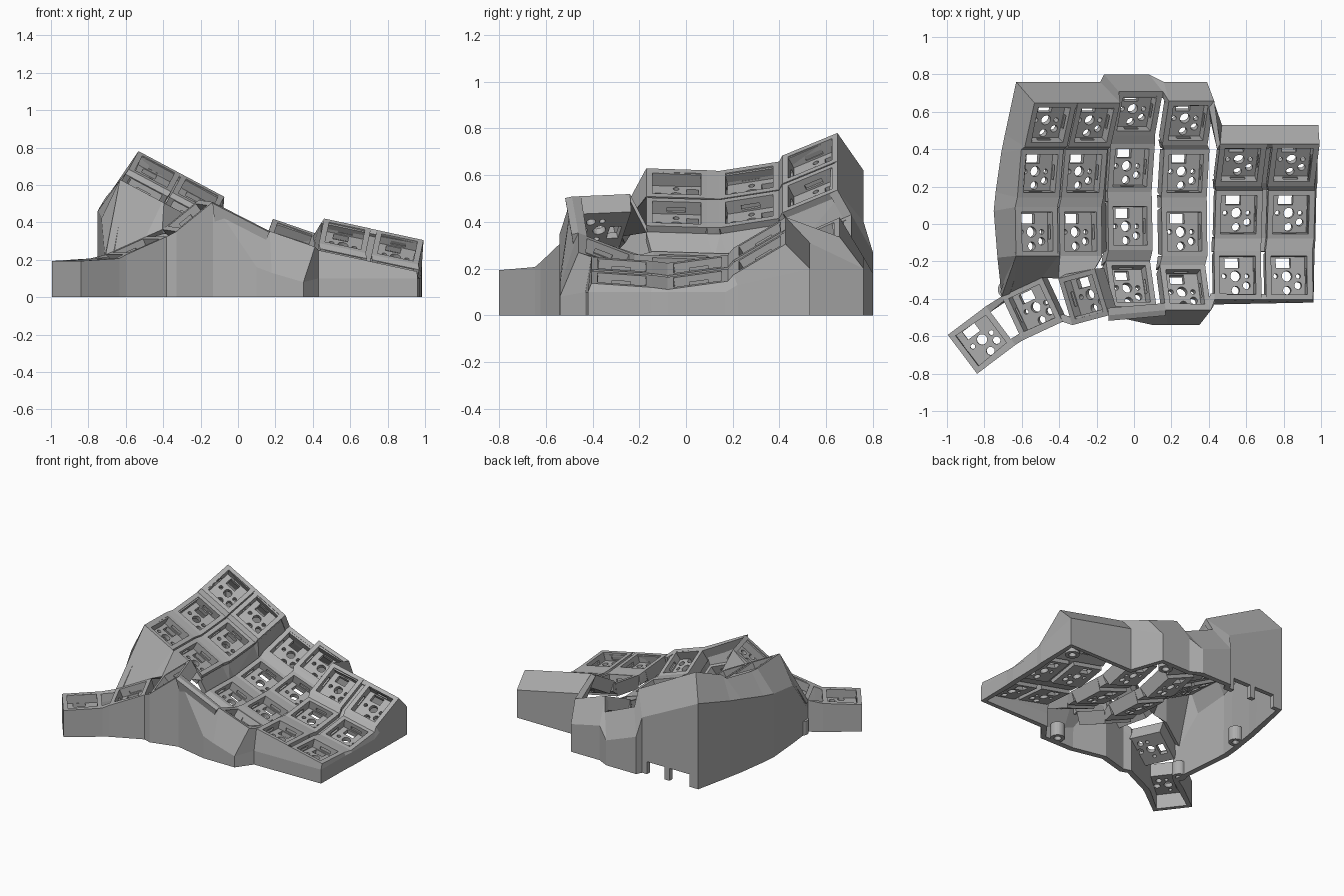
import bpy
import bmesh
from math import radians
from mathutils import Matrix, Vector

if "Cube" in bpy.data.objects:
    bpy.data.objects.remove(bpy.data.objects["Cube"])

GREY = (0.42, 0.42, 0.42, 1)
plastic = bpy.data.materials.new("grey plastic")
plastic.use_nodes = True
plastic.diffuse_color = GREY
plastic.node_tree.nodes["Principled BSDF"].inputs["Base Color"].default_value = GREY

W, L, DEPTH, FLOOR = 0.256, 0.26, 0.09, 0.03


def add_object(name, mesh):
    obj = bpy.data.objects.new(name, mesh)
    bpy.context.scene.collection.objects.link(obj)
    if not mesh.materials:
        mesh.materials.append(plastic)
    return obj


def from_bmesh(name, bm):
    mesh = bpy.data.meshes.new(name)
    bm.to_mesh(mesh)
    bm.free()
    return add_object(name, mesh)


def box(name, centre, size):
    bm = bmesh.new()
    bmesh.ops.create_cube(bm, size=1, matrix=Matrix.Translation(centre) @ Matrix.Diagonal((*size, 1)))
    return from_bmesh(name, bm)


def cylinder(name, x, y, z, radius, height, sides=20):
    bm = bmesh.new()
    bmesh.ops.create_cone(bm, cap_ends=True, segments=sides, radius1=radius, radius2=radius,
                          depth=height, matrix=Matrix.Translation((x, y, z)))
    return from_bmesh(name, bm)


def apply_modifiers(obj):
    bpy.context.view_layer.update()
    graph = bpy.context.evaluated_depsgraph_get()
    mesh = bpy.data.meshes.new_from_object(obj.evaluated_get(graph))
    obj.modifiers.clear()
    obj.data = mesh


def cut(obj, cutters):
    for cutter in cutters:
        mod = obj.modifiers.new("cut", "BOOLEAN")
        mod.operation, mod.solver, mod.object = "DIFFERENCE", "EXACT", cutter
    apply_modifiers(obj)
    for cutter in cutters:
        bpy.data.objects.remove(cutter)


# One key socket: open box with a narrower foot, perforated floor and clip slots; its top is at local zero
socket = box("socket", (0, 0, -DEPTH / 2), (W, L, DEPTH))
for v in socket.data.vertices:
    if v.co.z < -DEPTH / 2:
        v.co.x *= 0.94
        v.co.y *= 0.9
tools = [box("well", (0, 0, FLOOR - DEPTH + 0.1), (0.195, 0.207, 0.2)),
         box("floor_window", (-0.02, 0.07, -0.1), (0.08, 0.052, 0.2)),
         box("clip_slots_across", (0, 0, -0.04), (0.22, 0.08, 0.022)),
         box("clip_slots_along", (0, 0, -0.04), (0.08, 0.224, 0.022))]
for x, y, r in ((0, 0, 0.028), (-0.062, 0, 0.013), (0.062, 0, 0.013), (0, -0.076, 0.022), (0.06, -0.05, 0.02)):
    tools.append(cylinder("pin_hole", x, y, -0.09, r, 0.1))
cut(socket, tools)
socket_mesh = socket.data
bpy.data.objects.remove(socket)

# Columns, back to front: x, y, z, pitch, roll, yaw for each key
COLUMNS = {
    "A": [(-.445, .53, .672, 25, 28, 0), (-.5, .27, .578, 10, 28, 0), (-.52, -.04, .565, -2, 28, 0)],
    "B": [(-.212, .53, .548, 25, 28, 0), (-.265, .27, .455, 10, 28, 0), (-.285, -.04, .44, -2, 28, 0)],
    "C": [(.015, .59, .33, 25, 23, 0), (-.015, .3, .235, 10, 23, 0), (-.02, -.01, .22, -2, 23, 0),
          (-.015, -.32, .25, -20, 23, 0)],
    "D": [(.29, .54, .325, 25, 19, 0), (.275, .27, .228, 10, 19, 0), (.27, -.04, .212, -2, 19, 0),
          (.275, -.34, .265, -22, 19, 0)],
    "E": [(.572, .315, .328, 31, 12, 0), (.56, .05, .215, 8, 12, 0), (.555, -.275, .215, -4, 12, 0)],
    "F": [(.853, .315, .266, 31, 12, 0), (.84, .05, .155, 8, 12, 0), (.83, -.275, .155, -4, 12, 0)],
    "T": [(-.815, -.62, .2, 0, -3, 37), (-.545, -.455, .275, 0, -22, 25), (-.27, -.39, .435, 3, -38, 15)],
}
keys = {}
for col, rows in COLUMNS.items():
    for i, (x, y, z, pitch, roll, yaw) in enumerate(rows, 1):
        pose = (Matrix.Translation((x, y, z)) @ Matrix.Rotation(radians(yaw), 4, "Z")
                @ Matrix.Rotation(radians(roll), 4, "Y") @ Matrix.Rotation(radians(pitch), 4, "X"))
        keys[col + str(i)] = pose
        kind = "thumb" if col == "T" else "finger"
        add_object(f"{kind}_key_socket_{col}{i}", socket_mesh).matrix_world = pose


def corner(tag, drop=0.0):
    """Corner of a key, such as A1BL: column, row, back or front, left or right."""
    sx, sy = (1 if tag[3] == "R" else -1), (1 if tag[2] == "B" else -1)
    return keys[tag[:2]] @ Vector((sx * W / 2, sy * L / 2, -drop))


# Webs that join neighbouring keys
webs = bmesh.new()


def web(tags, top, bottom):
    verts = [webs.verts.new(corner(t, d)) for t in tags.split() for d in (top, bottom)]
    bmesh.ops.convex_hull(webs, input=verts)


for col, rows in COLUMNS.items():
    for i in range(1, len(rows)):
        if col != "T":
            a, b = f"{col}{i}", f"{col}{i + 1}"
            web(f"{a}FL {a}FR {b}BL {b}BR", 0, 0.07)
for a, b in ("AB", "BC", "EF"):
    for i in (1, 2, 3):
        if a + str(i) != "E3":
            web(f"{a}{i}BR {a}{i}FR {b}{i}BL {b}{i}FL", 0.03, 0.07)
        if i < 3:
            web(f"{a}{i}FR {a}{i + 1}BR {b}{i}FL {b}{i + 1}BL", 0.03, 0.07)
from_bmesh("key_webs", webs)

# Outer wall: key corner, then the shoulder it slopes to before dropping to the ground
RING = [
    ("A1BL", (-.63, .76, .62)), ("A1FL", (-.69, .48, .55)), ("A2BL", (-.71, .38, .53)),
    ("A2FL", (-.74, .17, .48)), ("A3BL", (-.75, .07, .46)), ("A3FL", (-.73, -.18, .42)),
    ("T2BL", None), ("T1BR", None), ("T1BL", None), ("T1FL", None), ("T1FR", None),
    ("T2FL", None), ("T2FR", None), ("T3FL", None), ("T3FR", None),
    ("T3FR", (.1, -.54, .16)), ("D4FL", (.18, -.54, .13)),
    ("D4FR", (.35, -.54, .08)), ("E3FL", (.43, -.43, .1)), ("F3FR", (.96, -.42, .1)),
    ("F3BR", (.965, -.15, .1)), ("F2FR", (.97, -.08, .1)), ("F2BR", (.975, .17, .1)),
    ("F1FR", (.98, .22, .13)), ("F1BR", (.985, .53, .2)), ("E1BL", (.47, .53, .31)),
    ("D1BR", (.39, .76, .2)), ("D1BL", (.16, .76, .25)), ("C1BR", (.08, .8, .18)),
    ("C1BL", (-.16, .8, .27)), ("B1BR", (-.18, .76, .4)),
]
wall = bmesh.new()
loops = []
for tag, shoulder in RING:
    rim = corner(tag)
    mid = Vector(shoulder) if shoulder else rim - Vector((0, 0, 0.06))
    loops.append([wall.verts.new(p) for p in (rim, mid, (mid.x, mid.y, 0))])
for here, there in zip(loops, loops[1:] + loops[:1]):
    for k in (0, 1):
        wall.faces.new((here[k], here[k + 1], there[k + 1], there[k]))
bmesh.ops.remove_doubles(wall, verts=wall.verts, dist=0.0001)
case_wall = from_bmesh("case_wall", wall)
shell = case_wall.modifiers.new("thickness", "SOLIDIFY")
shell.thickness, shell.offset = 0.04, -1
apply_modifiers(case_wall)

# Ports in the foot of the back wall
cut(case_wall, [box("port", (x, 0.75, 0), (w, 0.2, 0.18)) for x, w in ((-0.29, 0.14), (-0.48, 0.16))])

# Sloping panels between the finger keys and the thumb keys, and behind the front wall
panels = bmesh.new()
for tags in ("A3FL T2BL T2BR A3FR", "A3FR T2BR T3BL B3FL", "B3FL T3BL T3BR B3FR",
             "T3FR D4FL C4FR C4FL"):
    panels.faces.new([panels.verts.new(corner(t)) for t in tags.split()])
bmesh.ops.remove_doubles(panels, verts=panels.verts, dist=0.0001)
thumb_bridge = from_bmesh("thumb_bridge", panels)
skin = thumb_bridge.modifiers.new("thickness", "SOLIDIFY")
skin.thickness, skin.offset = 0.03, -1
apply_modifiers(thumb_bridge)

# Screw bosses inside the foot of the wall
for x, y in ((-0.67, 0.24), (-0.68, -0.35), (0.26, -0.47), (0.89, 0.43), (0.3, 0.68)):
    boss = cylinder("screw_boss", x, y, 0.05, 0.048, 0.1, 24)
    cut(boss, [cylinder("screw_hole", x, y, 0.03, 0.024, 0.1, 24)])
